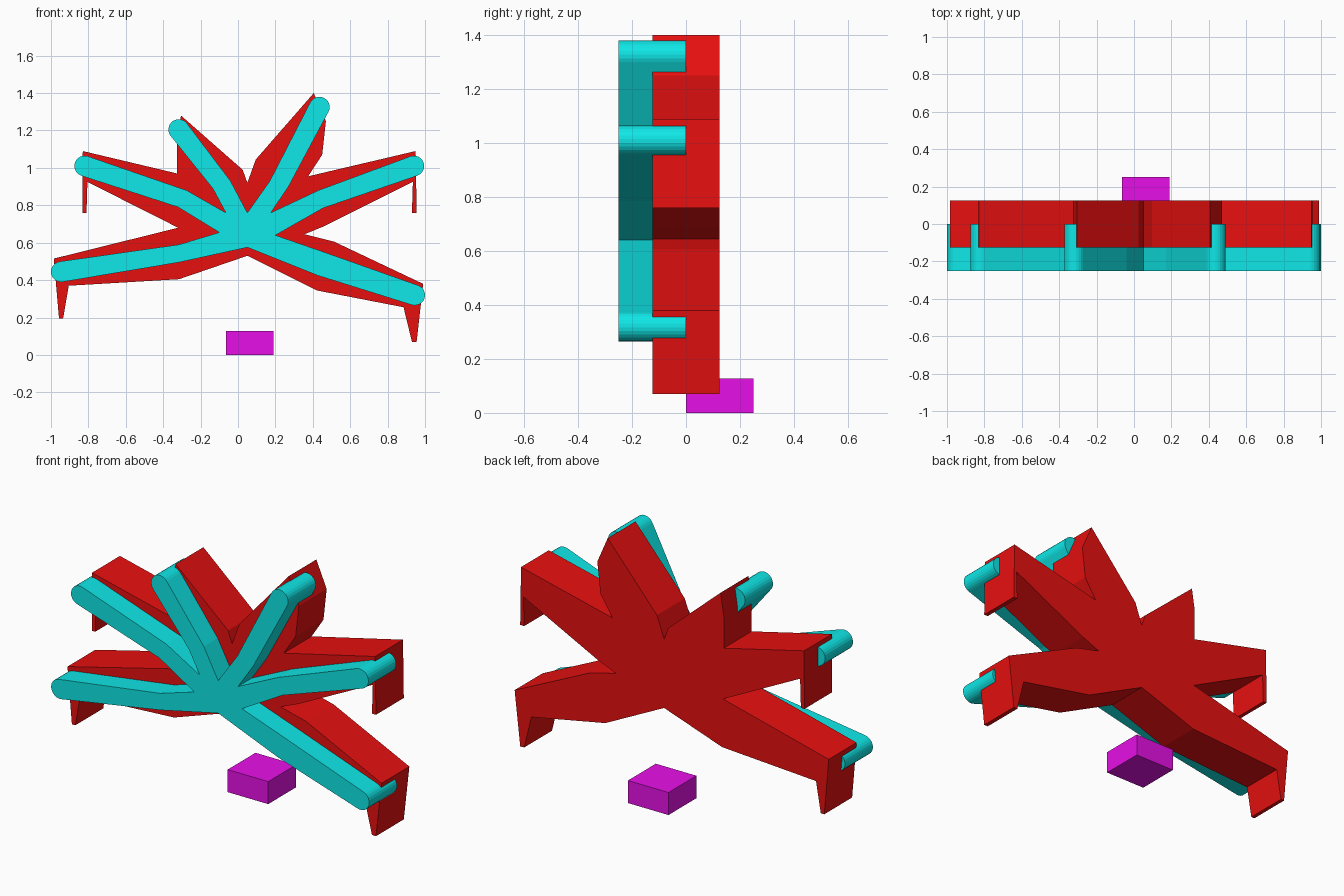
import bpy, bmesh, math
from mathutils import Vector

if "Cube" in bpy.data.objects:
    bpy.data.objects.remove(bpy.data.objects["Cube"])


def material(name, rgb):
    m = bpy.data.materials.new(name)
    m.diffuse_color = (*rgb, 1)
    m.use_nodes = True
    m.node_tree.nodes["Principled BSDF"].inputs["Base Color"].default_value = m.diffuse_color
    return m


red = material("red", (0.8, 0.005, 0.005))
cyan = material("cyan", (0.005, 0.8, 0.8))
magenta = material("magenta", (0.8, 0.005, 0.8))


def slab(name, outline, y0, y1, mat):
    """Extrude a front (x, z) outline from y0 to y1."""
    bm = bmesh.new()
    face = bm.faces.new([bm.verts.new((x, y0, z)) for x, z in outline])
    ext = bmesh.ops.extrude_face_region(bm, geom=[face])
    verts = [g for g in ext["geom"] if isinstance(g, bmesh.types.BMVert)]
    bmesh.ops.translate(bm, verts=verts, vec=(0, y1 - y0, 0))
    bmesh.ops.recalc_face_normals(bm, faces=bm.faces)
    bmesh.ops.triangulate(bm, faces=[f for f in bm.faces if len(f.verts) > 4])
    me = bpy.data.meshes.new(name)
    bm.to_mesh(me)
    bm.free()
    me.materials.append(mat)
    ob = bpy.data.objects.new(name, me)
    bpy.context.collection.objects.link(ob)
    return ob


# Red star body with clawed arms, clockwise from the top notch
body = [
    (.05, .92), (.095, 1.045), (.405, 1.40), (.47, 1.25), (.45, 1.07), (.375, .955),
    (.95, 1.09), (.955, .76), (.93, .76), (.935, .925), (.465, .69), (.355, .645),
    (.515, .605), (.99, .38), (.955, .07), (.93, .07), (.885, .255), (.42, .345),
    (.05, .53), (-.315, .405), (-.905, .37), (-.935, .195), (-.957, .195),
    (-.985, .515), (-.32, .68), (-.805, .925), (-.81, .76), (-.832, .76),
    (-.83, 1.09), (-.325, .97), (-.325, 1.15), (-.305, 1.28), (.025, .99),
]
slab("clawed_body", body, -.125, .125, red)

# Cyan bent arms: notch before the arm, left bend, tip centre, right bend
arms = [
    ((.05, .76), (.17, .93), (.435, 1.325), (.27, .90)),
    ((.175, .76), (.43, .88), (.94, 1.01), (.455, .785)),
    ((.20, .64), (.46, .55), (.945, .32), (.425, .425)),
    ((.05, .575), (-.315, .495), (-.945, .445), (-.315, .59)),
    ((-.10, .655), (-.32, .79), (-.82, 1.01), (-.275, .88)),
    ((-.065, .76), (-.135, .89), (-.317, 1.205), (-.04, .93)),
]
R, N = .055, 12
front = []
for notch, left, tip, right in arms:
    d = Vector(tip) - (Vector(left) + Vector(right)) / 2
    a = math.atan2(d.y, d.x) + math.pi / 2
    arc = [(tip[0] + R * math.cos(a - math.pi * i / N),
            tip[1] + R * math.sin(a - math.pi * i / N)) for i in range(N + 1)]
    front += [notch, left, *arc, right]
slab("round_tipped_arms", front, -.25, 0, cyan)

# Small block behind, on the ground
slab("ground_block", [(-.065, 0), (.19, 0), (.19, .128), (-.065, .128)], 0, .25, magenta)
